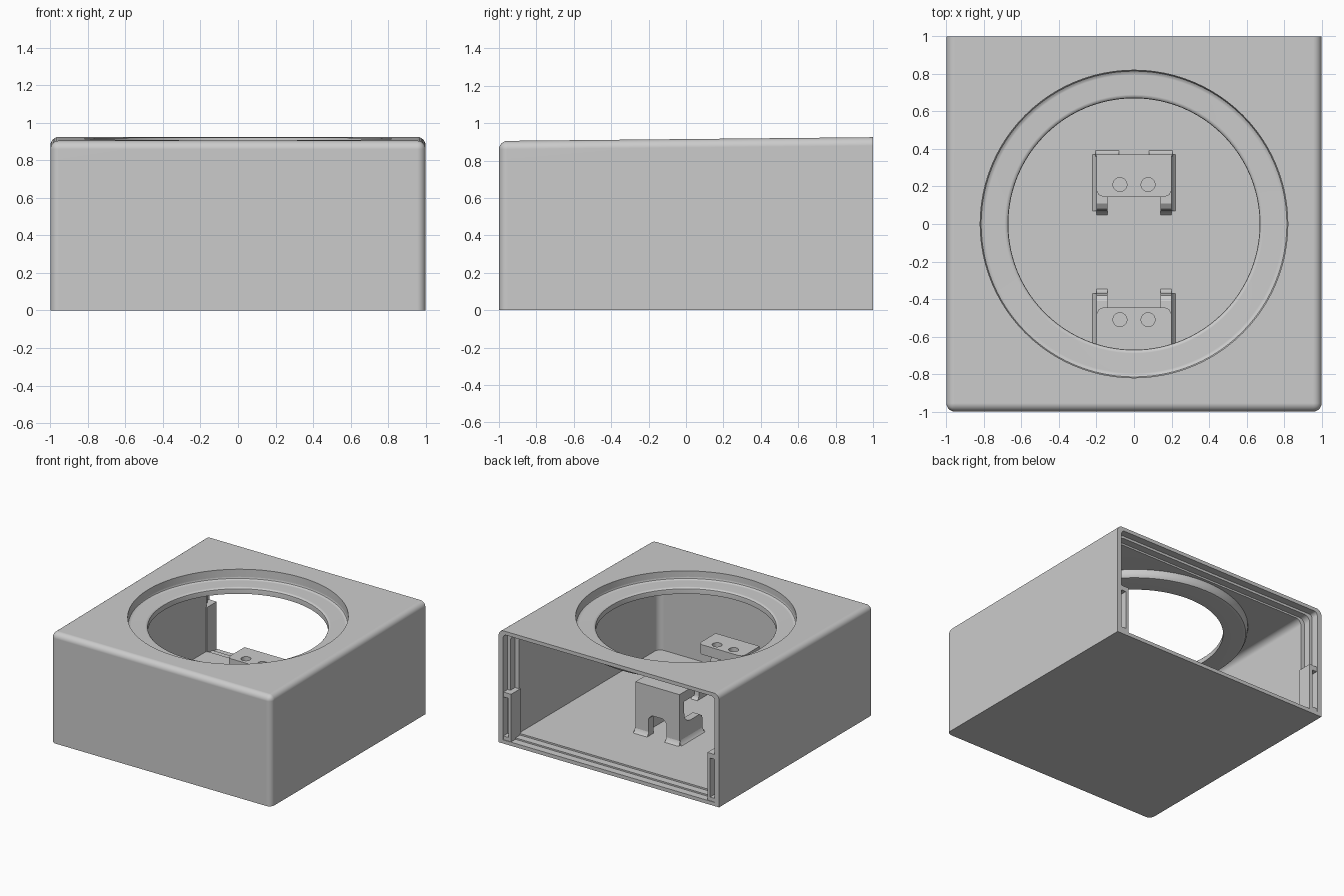
import bpy, bmesh, math

cube = bpy.data.objects.get("Cube")
if cube:
    bpy.data.objects.remove(cube, do_unlink=True)

grey = bpy.data.materials.new("plain grey")
grey.use_nodes = True
grey.diffuse_color = (0.6, 0.6, 0.6, 1)
grey.node_tree.nodes["Principled BSDF"].inputs["Base Color"].default_value = (0.6, 0.6, 0.6, 1)


def finish(name, bm):
    bmesh.ops.recalc_face_normals(bm, faces=bm.faces[:])
    mesh = bpy.data.meshes.new(name)
    bm.to_mesh(mesh)
    bm.free()
    mesh.materials.append(grey)
    ob = bpy.data.objects.new(name, mesh)
    bpy.context.collection.objects.link(ob)
    return ob


def cut(ob, tool):
    mod = ob.modifiers.new("cut", "BOOLEAN")
    mod.operation, mod.object, mod.solver = "DIFFERENCE", tool, "EXACT"
    bpy.context.view_layer.objects.active = ob
    bpy.ops.object.modifier_apply(modifier=mod.name)
    bpy.data.objects.remove(tool, do_unlink=True)


def block(name, lo, hi):
    bm = bmesh.new()
    bmesh.ops.create_cube(bm, size=1)
    for v in bm.verts:
        v.co = [a + (c + 0.5) * (b - a) for a, b, c in zip(lo, hi, v.co)]
    return finish(name, bm)


def case_block(name, half, y0, y1, z0, inset, radius, round_front):
    """Box with a gently sloping roof, rounded along its upper and front edges."""
    bm = bmesh.new()
    bmesh.ops.create_cube(bm, size=2)
    edges = []
    for e in bm.edges:
        mid = (e.verts[0].co + e.verts[1].co) / 2
        side_top = mid.z > 0.5 and abs(mid.y) < 0.5
        front = mid.y < -0.5 and mid.z > -0.5
        if side_top or (front and round_front):
            edges.append(e)
    for v in bm.verts:
        y = y0 if v.co.y < 0 else y1
        z = 0.915 + 0.01 * y - inset if v.co.z > 0 else z0
        v.co = (v.co.x * half, y, z)
    bmesh.ops.bevel(bm, geom=edges, offset=radius, offset_type="OFFSET",
                    segments=6, profile=0.5, affect="EDGES")
    return finish(name, bm)


def cylinder(name, radius, x, y, z0, z1, sides):
    bm = bmesh.new()
    bmesh.ops.create_cone(bm, cap_ends=True, segments=sides, radius1=radius,
                          radius2=radius, depth=z1 - z0)
    bmesh.ops.translate(bm, verts=bm.verts[:], vec=(x, y, (z0 + z1) / 2))
    return finish(name, bm)


def prism(name, points, place, along):
    """Extrude a flat outline; place() maps its 2D points into space."""
    bm = bmesh.new()
    face = bm.faces.new([bm.verts.new(place(a, b)) for a, b in points])
    new = bmesh.ops.extrude_face_region(bm, geom=[face])["geom"]
    verts = [g for g in new if isinstance(g, bmesh.types.BMVert)]
    bmesh.ops.translate(bm, verts=verts, vec=along)
    return finish(name, bm)


# Case: hollow box whose walls step outward towards the open back
WALL, STEP_Y = 0.9, 0.88
case = case_block("case", 1, -1, 1, 0, 0, 0.045, True)
cut(case, case_block("cavity", WALL, -0.93, STEP_Y + 0.01, 0.055, 0.065, 0.05, True))
cut(case, case_block("step", 0.935, STEP_Y, 0.95, 0.042, 0.05, 0.05, False))
cut(case, case_block("rim", 0.96, 0.94, 1.2, 0.03, 0.03, 0.03, False))
cut(case, cylinder("roof_hole", 0.82, 0, 0, 0.8, 1.1, 96))

# Recessed ring around the round opening
profile = [(0.82, 0.89), (0.82, 0.86), (0.815, 0.848), (0.805, 0.842), (0.795, 0.84),
           (0.69, 0.84), (0.679, 0.837), (0.672, 0.83), (0.67, 0.82), (0.67, 0.79),
           (0.82, 0.79), (0.84, 0.795), (0.85, 0.81), (0.855, 0.83), (0.86, 0.89)]
bm = bmesh.new()
ring = [bm.verts.new((r, 0, z)) for r, z in profile]
loop = [bm.edges.new((v, ring[i - 1])) for i, v in enumerate(ring)]
bmesh.ops.spin(bm, geom=ring + loop, cent=(0, 0, 0), axis=(0, 0, 1),
               dvec=(0, 0, 0), angle=math.tau, steps=96, use_merge=True)
bmesh.ops.remove_doubles(bm, verts=bm.verts[:], dist=0.0005)
parts = [case, finish("recessed_ring", bm)]

# Slotted catches filling the lower part of the steps beside the opening
for side, word in ((1, "left"), (-1, "right")):
    def across(a, b):
        return min(a * side, b * side), max(a * side, b * side)
    x0, x1 = across(WALL - 0.01, 0.97)
    catch = block(word + "_catch", (x0, STEP_Y - 0.01, 0.025), (x1, 0.995, 0.42))
    s0, s1 = across(0.915, 0.965)
    cut(catch, block("slot", (s0, 0.9, 0.06), (s1, 1.1, 0.38)))
    parts.append(catch)

# Two facing brackets on the floor
MIRROR_Y = -0.15
wall = [(-0.2, 0.04), (-0.2, 0.46), (0.2, 0.46), (0.2, 0.04), (0.08, 0.04), (0.08, 0.2),
        (0.05, 0.23), (-0.05, 0.23), (-0.08, 0.2), (-0.08, 0.04)]
arm = [(0.36, 0.05), (0.36, 0.3), (0.31, 0.3), (0.3, 0.25), (0.27, 0.22), (0.23, 0.21),
       (0.11, 0.21), (0.08, 0.19), (0.07, 0.16), (0.07, 0.09), (0.06, 0.065), (0.04, 0.05)]
plate = [(-0.2, 0.37), (0.2, 0.37), (0.2, 0.18), (0.188, 0.155), (0.165, 0.145),
         (-0.165, 0.145), (-0.188, 0.155), (-0.2, 0.18)]
flare = [(-0.01, 0.05), (0.027, 0.05), (0.009, 0.065), (0, 0.09), (-0.01, 0.09)]

for side, word in ((1, "back"), (-1, "front")):
    def turn(y):
        return MIRROR_Y + side * (y - MIRROR_Y)

    bracket = prism(word + "_bracket", plate, lambda a, b: (a, turn(b), 0.39), (0, 0, 0.08))
    for x in (-0.075, 0.075):
        cut(bracket, cylinder("screw_hole", 0.037, x, turn(0.21), 0.3, 0.6, 32))
    parts.append(bracket)
    parts.append(prism(word + "_bracket_wall", wall, lambda a, b: (a, turn(0.37), b),
                       (0, -0.06 * side, 0)))
    for s in (-1, 1):
        parts.append(prism(word + "_bracket_arm", arm,
                           lambda a, b: (0.2 * s, turn(a), b), (-0.06 * s, 0, 0)))
        # Flared feet along the outer side and the wall
        parts.append(prism(word + "_bracket_side_foot", flare,
                           lambda a, b: (s * (0.2 + a), turn(0.37), b), (0, -0.3 * side, 0)))
        parts.append(prism(word + "_bracket_wall_foot", flare,
                           lambda a, b: (0.205 * s, turn(0.37 + a), b), (-0.125 * s, 0, 0)))

# Smooth rounded edges, keeping flat faces flat
bpy.ops.object.select_all(action="DESELECT")
for ob in parts:
    ob.select_set(True)
bpy.context.view_layer.objects.active = case
bpy.ops.object.shade_smooth_by_angle(angle=math.radians(32))
for ob in parts:
    mod = ob.modifiers.new("even_shading", "WEIGHTED_NORMAL")
    mod.keep_sharp = True
